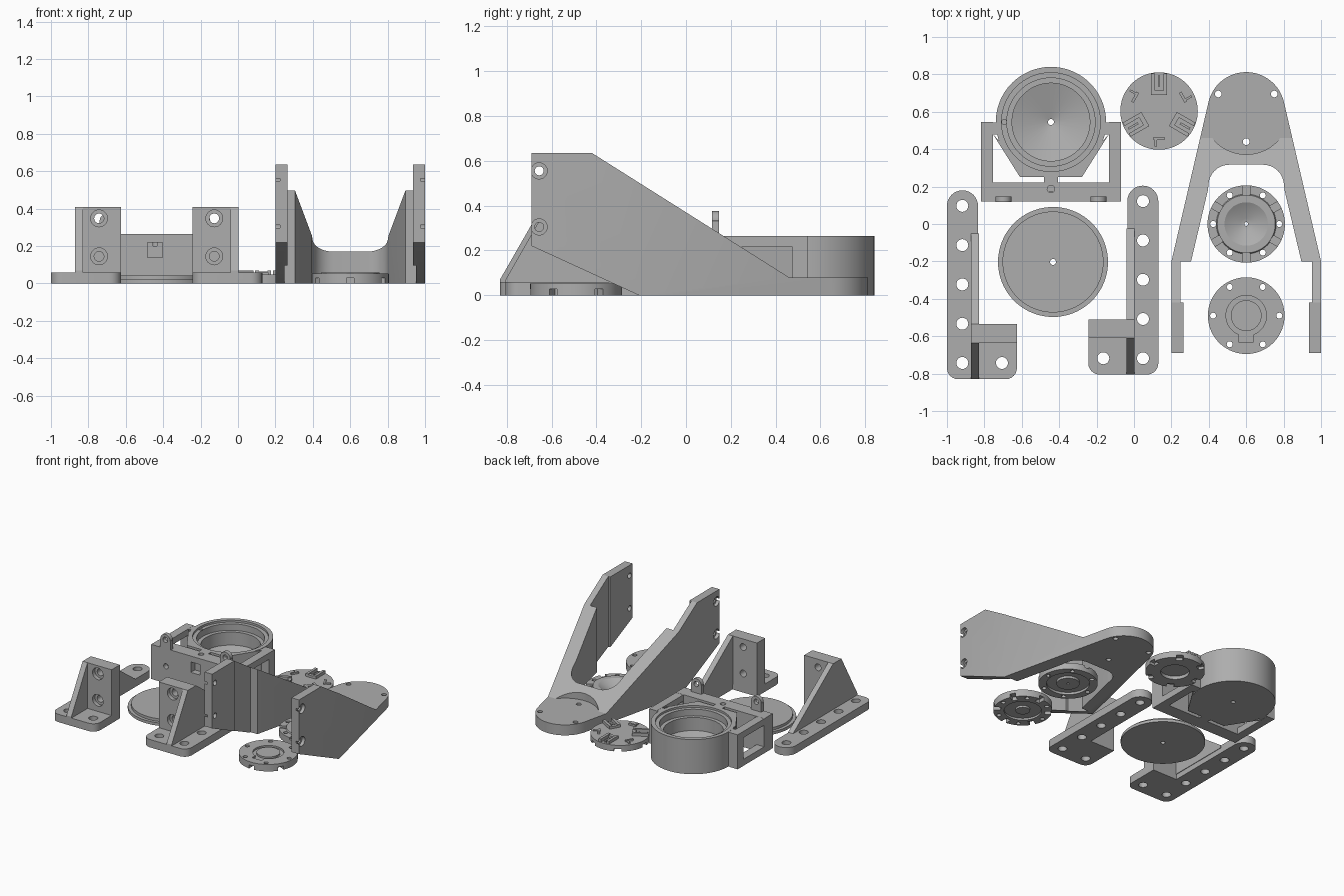
import bpy, bmesh, math
from mathutils import Matrix, Vector

if "Cube" in bpy.data.objects:
    bpy.data.objects.remove(bpy.data.objects["Cube"])

grey = bpy.data.materials.new("grey_plastic")
grey.diffuse_color = (0.42, 0.42, 0.42, 1)
grey.use_nodes = True
grey.node_tree.nodes["Principled BSDF"].inputs["Base Color"].default_value = grey.diffuse_color
TAU = math.tau


def make(name, bm):
    bmesh.ops.recalc_face_normals(bm, faces=bm.faces)
    me = bpy.data.meshes.new(name)
    bm.to_mesh(me)
    bm.free()
    ob = bpy.data.objects.new(name, me)
    bpy.context.collection.objects.link(ob)
    me.materials.append(grey)
    return ob


def prism(name, pts, a, b, axis='z'):
    """Extrude a 2D outline from a to b along z (x,y), x (y,z) or y (x,z)."""
    place = {'z': lambda p, h: (p[0], p[1], h), 'x': lambda p, h: (h, p[0], p[1]),
             'y': lambda p, h: (p[0], h, p[1])}[axis]
    bm = bmesh.new()
    lo = [bm.verts.new(place(p, a)) for p in pts]
    hi = [bm.verts.new(place(p, b)) for p in pts]
    bm.faces.new(lo)
    bm.faces.new(hi)
    n = len(pts)
    for i in range(n):
        bm.faces.new((lo[i], lo[(i + 1) % n], hi[(i + 1) % n], hi[i]))
    return make(name, bm)


def box(x0, x1, y0, y1, z0, z1, name="box"):
    return prism(name, [(x0, y0), (x1, y0), (x1, y1), (x0, y1)], z0, z1)


def arc(cx, cy, r, a0, a1, n):
    return [(cx + r * math.cos(math.radians(a0 + (a1 - a0) * i / n)),
             cy + r * math.sin(math.radians(a0 + (a1 - a0) * i / n))) for i in range(n + 1)]


def rod(cx, cy, r, a, b, axis='z', n=24):
    return prism("rod", arc(cx, cy, r, 0, 360, n)[:-1], a, b, axis)


def lathe(name, prof, cx, cy, n=72):
    """Revolve a closed (radius, z) profile."""
    bm = bmesh.new()
    rings = [[bm.verts.new((cx + r * math.cos(TAU * i / n), cy + r * math.sin(TAU * i / n), z))
              for i in range(n)] for r, z in prof]
    for k in range(len(prof)):
        a, b = rings[k], rings[(k + 1) % len(prof)]
        for i in range(n):
            j = (i + 1) % n
            bm.faces.new((a[i], a[j], b[j], b[i]))
    return make(name, bm)


def boolean(ob, others, op='DIFFERENCE'):
    for o in others:
        m = ob.modifiers.new("cut", 'BOOLEAN')
        m.operation, m.object, m.solver = op, o, 'EXACT'
    dg = bpy.context.evaluated_depsgraph_get()
    me = bpy.data.meshes.new_from_object(ob.evaluated_get(dg))
    ob.modifiers.clear()
    ob.data = me
    for o in others:
        bpy.data.objects.remove(o)
    return ob


def spin(ob, cx, cy, deg):
    ob.data.transform(Matrix.Translation((cx, cy, 0)) @ Matrix.Rotation(math.radians(deg), 4, 'Z'))
    return ob


# Fork: plan outline intersected with the side profile
FX = 0.6
half = [(0.4, -0.2), (0.4, -0.69), (0.336, -0.69), (0.336, -0.42), (0.352, -0.42),
        (0.352, -0.2), (0.295, -0.2), (0.205, 0.18)] + arc(0.09, 0.205, 0.112, 0, 90, 8)
right = arc(0, 0.605, 0.207, 90, 13, 14) + half
outline = [(FX + x, y) for x, y in right] + [(FX - x, y) for x, y in right[:0:-1]]
fork = prism("fork_arm", outline, 0, 0.7)
side = [(-0.70, 0.225), (-0.70, 0.635), (-0.42, 0.635), (0.46, 0.08), (0.9, 0.08), (0.9, 0), (-0.21, 0)]
boolean(fork, [prism("side", side, 0.1, 1.1, 'x')], 'INTERSECT')
cuts = [rod(FX, 0.605, 0.233, 0.08, 0.5, n=64)]
cuts += [rod(x, y, 0.018, -0.1, 0.2) for x, y in ((0.45, 0.695), (0.75, 0.695), (0.6, 0.44))]
for z in (0.555, 0.305):
    cuts.append(rod(-0.655, z, 0.02, 0.1, 1.1, 'x'))
    cuts += [rod(-0.655, z, 0.036, a, b, 'x') for a, b in ((0.15, 0.225), (0.975, 1.05))]
boolean(fork, cuts)


# Mounting brackets: L-shaped foot, upright plate and gusset, mirrored pair
def bracket(name, ox, s, dy):
    X = lambda t: ox + s * t
    r = 0.06
    foot = arc(0.083, 0.097, 0.083, 0, 180, 16) + arc(r, -0.83 + r, r, 180, 270, 6) \
        + arc(0.374 - r, -0.83 + r, r, 270, 360, 6) + [(0.374, -0.535), (0.166, -0.535)]
    ob = prism(name, [(X(x), y + dy) for x, y in foot], 0, 0.06)
    plate = box(X(0.13), X(0.374), -0.635 + dy, -0.535 + dy, 0.03, 0.41)
    web = prism("web", [(y + dy, z) for y, z in ((-0.83, 0.04), (-0.83, 0.07), (-0.635, 0.41),
                (-0.535, 0.41), (-0.05, 0.06), (-0.05, 0.04))], X(0.128), X(0.17), 'x')
    boolean(ob, [plate, web], 'UNION')
    cuts = [rod(X(0.082), 0.097 - 0.21 * i + dy, 0.032, -0.1, 0.062) for i in range(5)]
    cuts.append(rod(X(0.294), -0.743 + dy, 0.032, -0.1, 0.1))
    for z in (0.348, 0.145):
        cuts.append(rod(X(0.257), z, 0.026, -0.8 + dy, -0.4 + dy, 'y'))
        cuts.append(rod(X(0.257), z, 0.045, -0.7 + dy, -0.605 + dy, 'y'))
    return boolean(ob, cuts)


bracket("left_bracket", -1.0, 1, 0)
bracket("right_bracket", 0.13, -1, 0.025)

# Housing: cup, tapered neck and window frame with two eyelets
CX, CY, H = -0.444, 0.545, 0.265
body = prism("cup_housing", arc(CX, CY, 0.295, -20, 200, 64)
             + [(CX - 0.31, 0.48), (CX - 0.165, 0.25), (CX + 0.165, 0.25), (CX + 0.31, 0.48)], 0, H)
frame = [box(CX - 0.375, CX + 0.375, 0.12, 0.222, 0, H), box(CX - 0.038, CX + 0.038, 0.2, 0.3, 0, H)]
for s in (-1, 1):
    frame.append(box(CX + s * 0.375, CX + s * 0.311, 0.13, CY, 0, H - 0.001))
    frame.append(box(CX + s * 0.37, CX + s * 0.26, 0.478, CY - 0.001, 0.001, H - 0.002))
    lug = [(0.043, 0.2), (0.043, 0.332)] + arc(0, 0.333, 0.042, 0, 180, 14) + [(-0.043, 0.332), (-0.043, 0.2)]
    frame.append(prism("lug", [(CX + s * 0.254 + x, z) for x, z in lug], 0.117, 0.148, 'y'))
boolean(body, frame, 'UNION')
bowl = lathe("bowl", [(0.0001, 0.3), (0.264, 0.3), (0.264, 0.25), (0.236, 0.25), (0.236, 0.2),
                      (0.208, 0.2), (0.208, 0.1), (0.0001, 0.04)], CX, CY)
cuts = [bowl, rod(CX, CY, 0.016, -0.1, 0.2), rod(CX - 0.25, CY, 0.013, 0.1, 0.4),
        rod(CX, 0.187, 0.02, 0.2, 0.4), box(CX - 0.04, CX + 0.04, 0.1, 0.17, 0.14, 0.22),
        box(CX - 0.9, CX + 0.9, 0.222, 0.478, 0.05, 0.215)]
# side windows only pass through the two arms
wide = cuts.pop()
bpy.data.objects.remove(wide)
for s in (-1, 1):
    cuts.append(box(CX + s * 0.45, CX + s * 0.305, 0.224, 0.476, 0.05, 0.215))
    cuts.append(rod(CX + s * 0.254, 0.333, 0.02, 0, 0.2, 'y'))
    cuts.append(rod(CX + s * 0.25, 0.13, 0.02, 0.1, 0.16, 'y'))
boolean(body, cuts)

# Round lid with stepped rim and centre hole
lathe("round_lid", [(0.016, 0), (0.294, 0), (0.294, 0.022), (0.27, 0.022), (0.27, 0.042), (0.016, 0.042)],
      -0.433, -0.203)

# Clip disc: three clips and three small stops around the top
DX, DY = 0.134, 0.604
disc = lathe("clip_disc", [(0.0001, 0.025), (0.1, 0.025), (0.1, 0), (0.207, 0), (0.207, 0.047), (0.0001, 0.047)],
             DX, DY)
for k in range(3):
    a = 90 + 120 * k
    for w in (-0.033, 0.033):
        spin(box(0.085, 0.2, w - 0.01, w + 0.01, 0.04, 0.07, "clip_cheek"), DX, DY, a)
    spin(box(0.085, 0.11, -0.04, 0.04, 0.04, 0.064, "clip_back"), DX, DY, a)
    spin(box(0.13, 0.19, -0.006, 0.006, 0.04, 0.058, "clip_tongue"), DX, DY, a)
    spin(box(0.14, 0.155, -0.03, 0.03, 0.04, 0.06, "stop_bar"), DX, DY, a + 60)
    spin(box(0.15, 0.19, -0.024, -0.012, 0.04, 0.056, "stop_side"), DX, DY, a + 60)
boolean(disc, [spin(box(0.165, 0.25, -0.025, 0.025, -0.05, 0.02), DX, DY, 60 * k) for k in range(6)])


# Flanges: rim holes, notched edges
def flange(name, prof, cy, z0, z1):
    ob = lathe(name, prof, FX, cy)
    cuts = [rod(FX + 0.177 * math.cos(TAU * k / 6), cy + 0.177 * math.sin(TAU * k / 6), 0.016, -0.1, 0.2, n=16)
            for k in range(6)]
    cuts += [spin(box(0.155, 0.25, -0.02, 0.02, z0, z1), FX, cy, 30 + 60 * k) for k in range(6)]
    return boolean(ob, cuts)


flange("cone_flange", [(0.01, 0), (0.08, 0), (0.08, 0.018), (0.15, 0.018), (0.15, 0), (0.207, 0), (0.207, 0.05),
                       (0.16, 0.05), (0.155, 0.058), (0.116, 0.058), (0.03, 0.012), (0.01, 0.01)], 0.0, 0.035, 0.1)
cap = flange("ring_flange", [(0.0001, 0.0), (0.05, 0), (0.05, 0.015), (0.13, 0.015), (0.13, 0), (0.205, 0),
                             (0.205, 0.053), (0.108, 0.053), (0.108, 0.04), (0.082, 0.04), (0.082, 0.053),
                             (0.0001, 0.053)], -0.49, -0.1, 0.028)
boolean(cap, [box(FX - 0.04, FX + 0.04, -0.63, -0.585, 0.04, 0.1)])

# Smooth round walls, keep edges crisp
for ob in bpy.context.scene.objects:
    ob.select_set(True)
    bpy.context.view_layer.objects.active = ob
bpy.ops.object.shade_smooth_by_angle(angle=math.radians(25))
